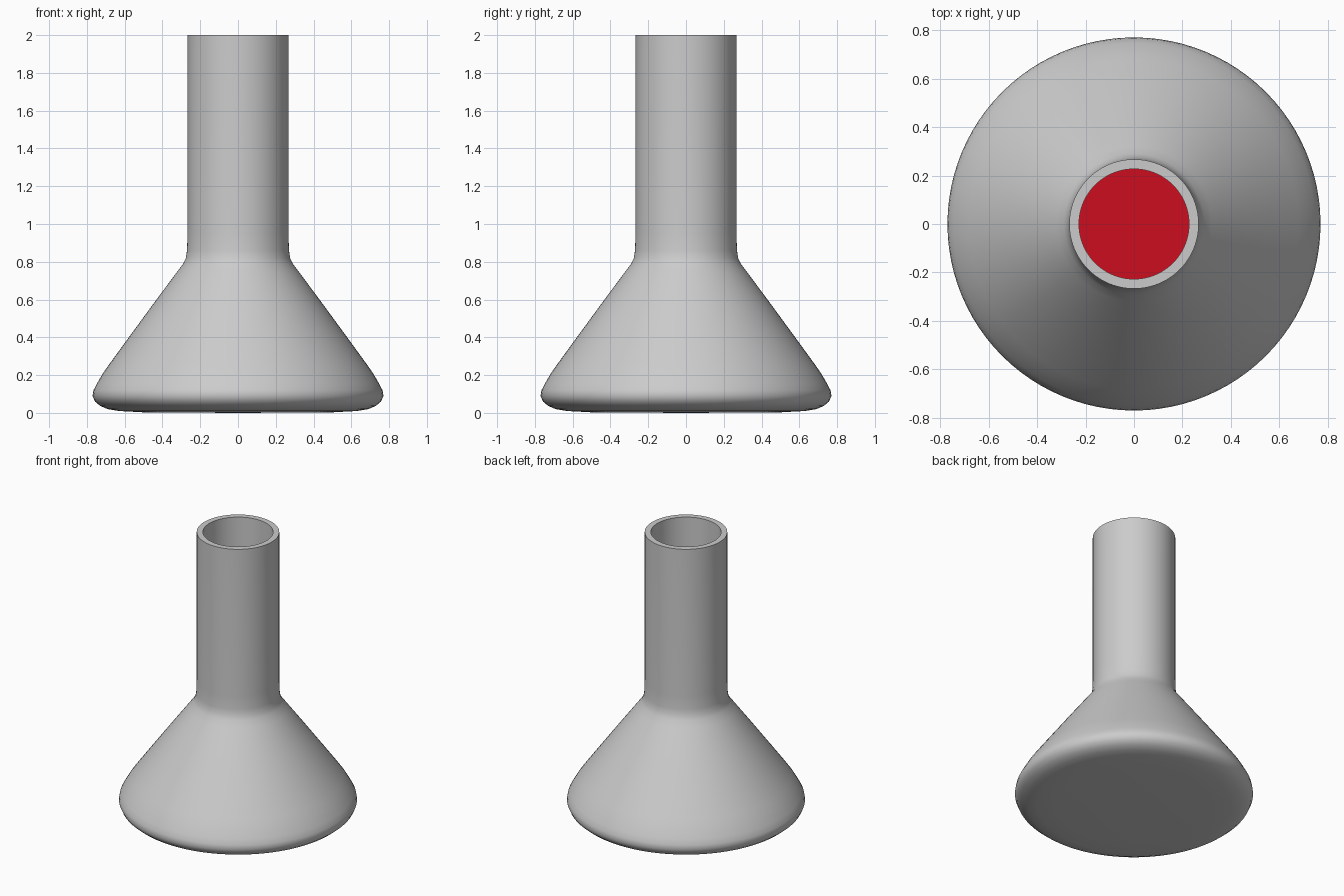
import bpy, math

if "Cube" in bpy.data.objects:
    bpy.data.objects.remove(bpy.data.objects["Cube"])

SEGMENTS = 96
WALL = 0.04


def lathe(name, profile, angle=35):
    """Revolve (radius, z) points about the z axis; radius 0 makes a pole."""
    verts, rings, faces = [], [], []
    for r, z in profile:
        start = len(verts)
        if r == 0:
            verts.append((0, 0, z))
            rings.append([start] * SEGMENTS)
        else:
            for i in range(SEGMENTS):
                a = 2 * math.pi * i / SEGMENTS
                verts.append((r * math.cos(a), r * math.sin(a), z))
            rings.append(list(range(start, start + SEGMENTS)))
    for lo, hi in zip(rings, rings[1:]):
        for i in range(SEGMENTS):
            j = (i + 1) % SEGMENTS
            faces.append(tuple(dict.fromkeys((lo[i], lo[j], hi[j], hi[i]))))
    mesh = bpy.data.meshes.new(name)
    mesh.from_pydata(verts, [], faces)
    obj = bpy.data.objects.new(name, mesh)
    bpy.context.collection.objects.link(obj)
    bpy.ops.object.select_all(action='DESELECT')
    obj.select_set(True)
    bpy.context.view_layer.objects.active = obj
    bpy.ops.object.shade_smooth_by_angle(angle=math.radians(angle))
    return obj


# Flask: outer skin from base to rim, then the inner wall back down
outer = [(0, 0), (0.50, 0.003), (0.63, 0.01), (0.69, 0.02), (0.73, 0.037),
         (0.757, 0.06), (0.77, 0.09), (0.765, 0.12), (0.747, 0.155),
         (0.715, 0.21), (0.68, 0.26), (0.60, 0.37), (0.45, 0.575),
         (0.32, 0.75), (0.29, 0.79), (0.276, 0.82), (0.27, 0.86),
         (0.267, 0.95), (0.267, 2.0)]
inner = [(0.227, 2.0), (0.227, 0.95), (0.23, 0.84), (0.245, 0.79),
         (0.275, 0.74), (0.41, 0.56), (0.56, 0.36), (0.68, 0.19),
         (0.725, 0.11), (0.72, 0.08), (0.68, 0.057), (0.60, WALL + 0.005),
         (0, WALL)]
lathe("flask", outer + inner)

# Red liquid filling the lower part of the flask
liquid = lathe("liquid", [(0, 0.045), (0.59, 0.05), (0.675, 0.062),
                          (0.715, 0.083), (0.72, 0.11), (0.675, 0.19),
                          (0.555, 0.36), (0.485, 0.455), (0, 0.455)])
red = bpy.data.materials.new("red_liquid")
red.diffuse_color = (0.6, 0.004, 0.013, 1)
red.use_nodes = True
red.node_tree.nodes["Principled BSDF"].inputs["Base Color"].default_value = red.diffuse_color
liquid.data.materials.append(red)
